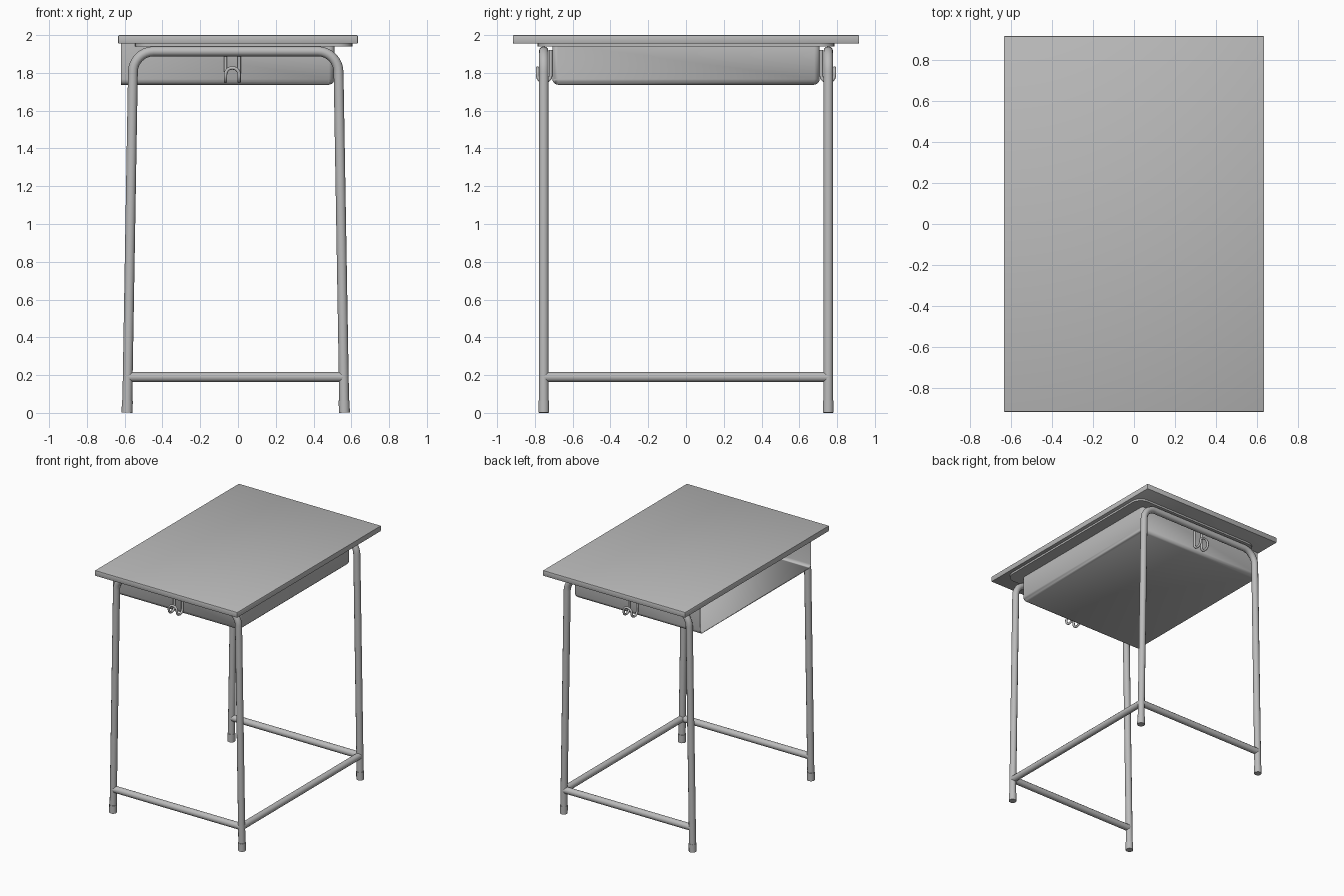
import bpy, bmesh, math
from mathutils import Vector

cube = bpy.data.objects.get("Cube")
if cube:
    bpy.data.objects.remove(cube, do_unlink=True)

# One plain grey for the whole desk
grey = bpy.data.materials.new("plain grey")
grey.use_nodes = True
GREY = (0.5, 0.5, 0.5, 1)
grey.diffuse_color = GREY
grey.node_tree.nodes["Principled BSDF"].inputs["Base Color"].default_value = GREY

OFFSET = -0.012     # frame sits slightly off the desktop centre
LEG_Y = 0.753
TUBE = 0.026


def finish(ob):
    """Apply modifiers or curve bevel, then smooth with sharp edges kept."""
    bpy.ops.object.select_all(action='DESELECT')
    ob.select_set(True)
    bpy.context.view_layer.objects.active = ob
    bpy.ops.object.convert(target='MESH')
    bpy.ops.object.shade_smooth_by_angle(angle=math.radians(40))


def add_mesh(name, bm):
    me = bpy.data.meshes.new(name)
    bm.to_mesh(me)
    bm.free()
    me.materials.append(grey)
    ob = bpy.data.objects.new(name, me)
    bpy.context.collection.objects.link(ob)
    return ob


def box_bmesh(x0, x1, y0, y1, z0, z1):
    bm = bmesh.new()
    bmesh.ops.create_cube(bm, size=1)
    for v in bm.verts:
        v.co = (x1 if v.co.x > 0 else x0, y1 if v.co.y > 0 else y0, z1 if v.co.z > 0 else z0)
    return bm


def fillet(points, radius, steps=8):
    """Round every inner corner of a path with an arc."""
    pts = [Vector(p) for p in points]
    path = [pts[0]]
    for a, p, b in zip(pts, pts[1:], pts[2:]):
        d1, d2 = (a - p).normalized(), (b - p).normalized()
        half = d1.angle(d2) / 2
        centre = p + (d1 + d2).normalized() * (radius / math.sin(half))
        start = (p + d1 * (radius / math.tan(half)) - centre).normalized()
        end = (p + d2 * (radius / math.tan(half)) - centre).normalized()
        path += [centre + radius * start.slerp(end, i / steps) for i in range(steps + 1)]
    return path + [pts[-1]]


def tube(name, path, radius):
    cu = bpy.data.curves.new(name, 'CURVE')
    cu.dimensions = '3D'
    cu.bevel_depth = radius
    cu.bevel_resolution = 4
    cu.use_fill_caps = True
    sp = cu.splines.new('POLY')
    sp.points.add(len(path) - 1)
    for pt, co in zip(sp.points, path):
        pt.co = (*co, 1)
    cu.materials.append(grey)
    ob = bpy.data.objects.new(name, cu)
    bpy.context.collection.objects.link(ob)
    finish(ob)


# Desktop with slightly eased edges
bm = box_bmesh(-0.635, 0.635, -0.917, 0.917, 1.955, 2.0)
bmesh.ops.bevel(bm, geom=bm.edges[:], offset=0.006, segments=2, profile=0.5, affect='EDGES')
finish(add_mesh("desktop", bm))

# Thin mounting plate with rounded corners
bm = box_bmesh(-0.545, 0.605, -0.785, 0.785, 1.94, 1.956)
upright = [e for e in bm.edges if abs(e.verts[0].co.z - e.verts[1].co.z) > 0.001]
bmesh.ops.bevel(bm, geom=upright, offset=0.08, segments=6, profile=0.5, affect='EDGES')
finish(add_mesh("mounting_plate", bm))

# Storage tray, open towards the sitter
bm = box_bmesh(-0.62, 0.51, -0.708, 0.708, 1.737, 1.955)
bm.normal_update()
opening = [f for f in bm.faces if f.normal.z > 0.5 or f.normal.x < -0.5]
bmesh.ops.delete(bm, geom=opening, context='FACES')
folds = [e for e in bm.edges if len(e.link_faces) == 2]
bmesh.ops.bevel(bm, geom=folds, offset=0.03, segments=3, profile=0.5, affect='EDGES')
tray = add_mesh("storage_tray", bm)
shell = tray.modifiers.new("sheet", 'SOLIDIFY')
shell.thickness = 0.008
# Keep the flat walls evenly shaded next to the folds
tray.modifiers.new("flat walls", 'WEIGHTED_NORMAL')
finish(tray)


def leg_x(side, z):
    return OFFSET + side * (0.575 - 0.017 * z)


for end, label in ((-1, "front"), (1, "back")):
    y = end * LEG_Y
    # Bent leg frame
    arch = [(leg_x(s, z), y, z) for s, z in ((-1, 0.02), (-1, 1.914), (1, 1.914), (1, 0.02))]
    tube(label + "_leg_frame", fillet(arch, 0.11), TUBE)

    # Foot sleeves
    for s, side in ((-1, "right"), (1, "left")):
        tube(f"{label}_{side}_foot", [(leg_x(s, z), y, z) for z in (0.001, 0.065)], TUBE + 0.003)

    # Cross bar between the legs
    tube(label + "_cross_bar", [(leg_x(s, 0.19), y, 0.19) for s in (-1, 1)], TUBE)

    # Double bag hook bent from one wire
    inner, outer = end * 0.716, end * 0.786
    xa, xb = -0.066, 0.006
    wire = [(xa, inner, 1.92), (xa, inner, 1.754), (xa, outer, 1.754), (xa, outer, 1.826),
            (xb, outer, 1.826), (xb, outer, 1.754), (xb, inner, 1.754), (xb, inner, 1.92)]
    tube(label + "_bag_hook", fillet(wire, 0.034, 6), 0.009)

# Long stretcher on the closed side
x = leg_x(1, 0.19)
tube("side_stretcher", [(x, -LEG_Y, 0.19), (x, LEG_Y, 0.19)], TUBE)
